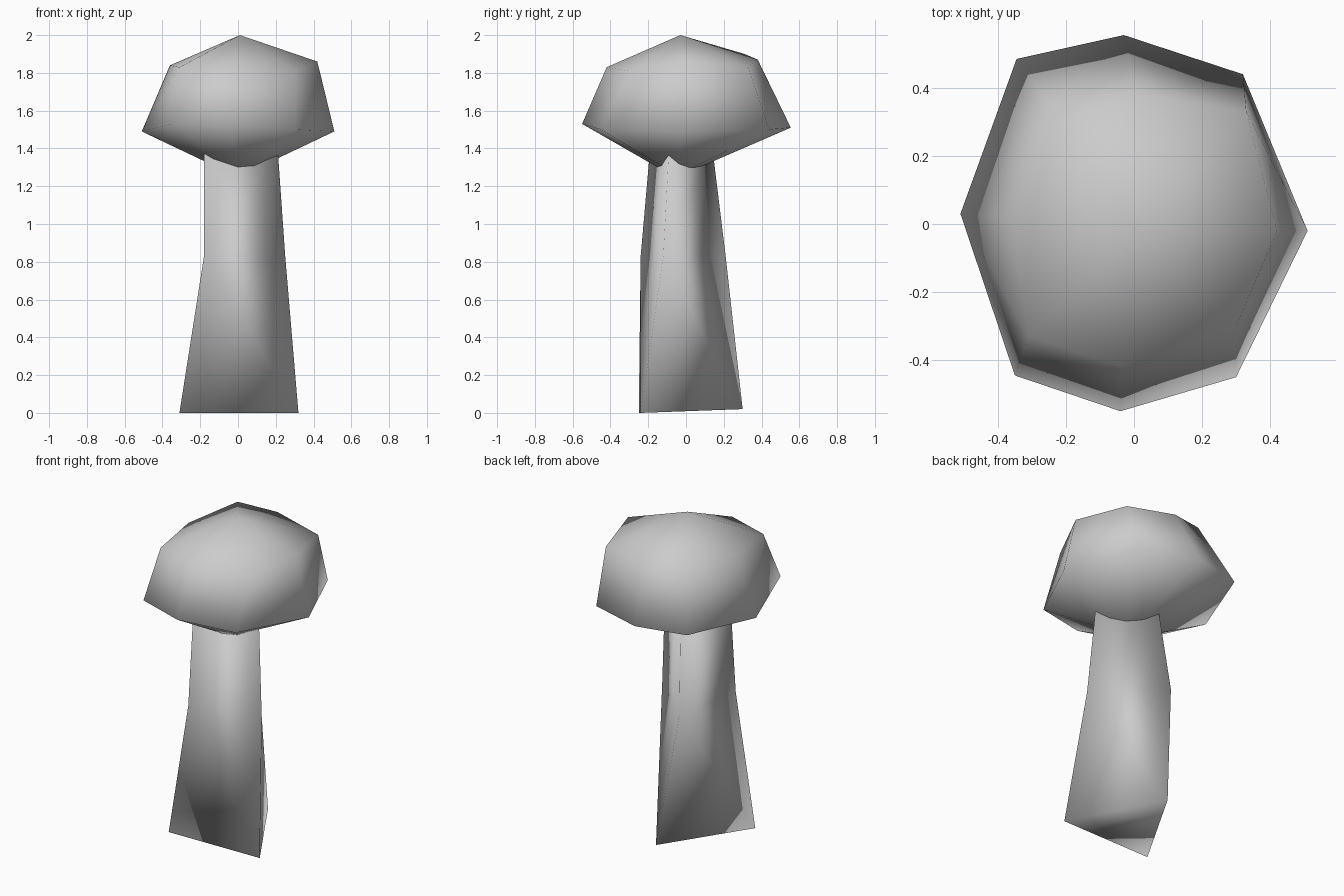
import bpy
import bmesh
from math import cos, sin, tau

# Clear only the default cube
default_cube = bpy.data.objects.get("Cube")
if default_cube:
    bpy.data.objects.remove(default_cube, do_unlink=True)

# One plain grey for the whole mushroom
grey = bpy.data.materials.new("plain_grey")
grey.use_nodes = True
colour = (0.6, 0.6, 0.6, 1.0)
grey.diffuse_color = colour
grey.node_tree.nodes["Principled BSDF"].inputs["Base Color"].default_value = colour


def loft(name, below, middle, *above):
    """Skin rings upwards, with every facet split starting from the middle side."""
    bm = bmesh.new()
    loops = [[bm.verts.new(p) for p in ring] for ring in (below, middle, *above)]
    bands = [(loops[1], loops[0])] + list(zip(loops[1:], loops[2:]))
    for near, far in bands:
        for i in range(len(near)):
            j = (i + 1) % len(near)
            if len(far) == 1:
                bm.faces.new((near[i], near[j], far[0]))
            else:
                bm.faces.new((near[i], near[j], far[j]))
                bm.faces.new((near[i], far[j], far[i]))
    # Close the ends that are not poles
    for end in (loops[0], loops[-1]):
        if len(end) > 2:
            bm.faces.new(end)
    bmesh.ops.recalc_face_normals(bm, faces=bm.faces)
    mesh = bpy.data.meshes.new(name)
    bm.to_mesh(mesh)
    bm.free()
    mesh.materials.append(grey)
    mesh.shade_smooth()
    part = bpy.data.objects.new(name, mesh)
    bpy.context.collection.objects.link(part)


# Cap: eight-sided faceted dome, tapering underneath to a small flat base
base = [(.11 * cos(tau * k / 8), .11 * sin(tau * k / 8) - .04, 1.3) for k in range(8)]
rim = [(.51, -.02, 1.49), (.32, .44, 1.5), (-.03, .555, 1.51), (-.345, .485, 1.51),
       (-.51, .03, 1.49), (-.35, -.445, 1.53), (-.04, -.55, 1.53), (.3, -.45, 1.5)]
shoulder = [(.42, -.02, 1.86), (.33, .33, 1.83), (.01, .38, 1.87), (-.22, .31, 1.9),
            (-.36, .02, 1.84), (-.31, -.33, 1.83), (-.03, -.42, 1.83), (.3, -.3, 1.81)]
crown = [(.01, -.03, 2)]
loft("mushroom_cap", base, rim, shoulder, crown)

# Stem: bent three-sided column that widens towards the ground
foot = [(-.31, -.25, 0), (.32, -.24, 0), (0, .3, .02)]
waist = [(-.18, -.24, .83), (.25, -.12, .83), (-.1, .21, .83)]
neck = [(-.18, -.19, 1.4), (.21, -.09, 1.4), (-.06, .14, 1.4)]
loft("mushroom_stem", foot, waist, neck)
